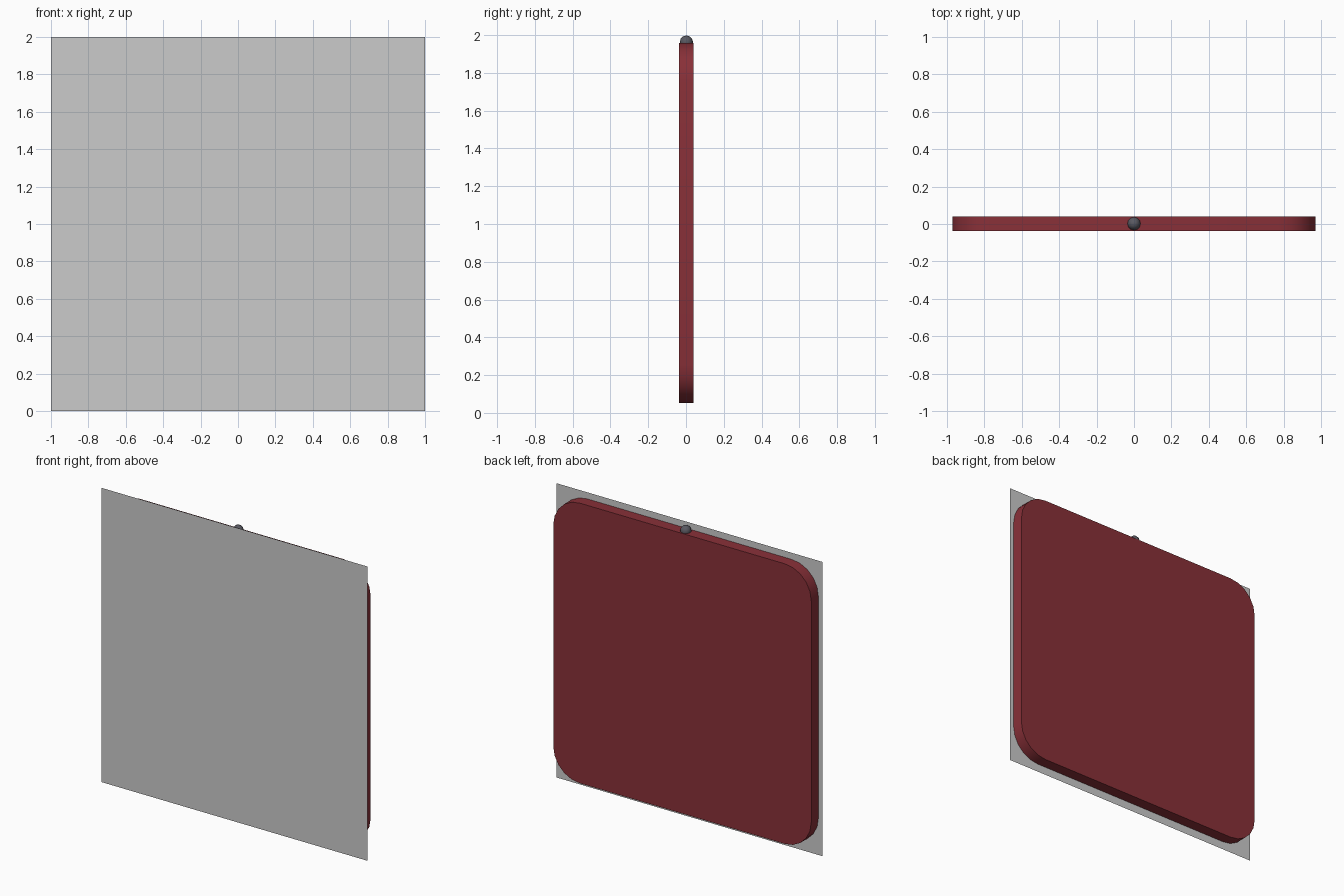
import bpy, bmesh
from math import sin, cos, pi

if "Cube" in bpy.data.objects:
    bpy.data.objects.remove(bpy.data.objects["Cube"])


def make_object(name, bm, color=None):
    mesh = bpy.data.meshes.new(name)
    bm.to_mesh(mesh)
    bm.free()
    obj = bpy.data.objects.new(name, mesh)
    bpy.context.collection.objects.link(obj)
    if color:
        mat = bpy.data.materials.new(name + "_material")
        mat.diffuse_color = color
        mat.use_nodes = True
        mat.node_tree.nodes["Principled BSDF"].inputs["Base Color"].default_value = mat.diffuse_color
        mesh.materials.append(mat)
    return obj


def smooth(obj):
    bpy.ops.object.select_all(action='DESELECT')
    obj.select_set(True)
    bpy.context.view_layer.objects.active = obj
    bpy.ops.object.shade_smooth_by_angle(angle=0.6)


FRONT, BACK = -0.04, 0.04

# Thin square picture panel on the front
bm = bmesh.new()
corners = [(-1, 0), (1, 0), (1, 2), (-1, 2)]
bm.faces.new([bm.verts.new((x, FRONT, z)) for x, z in corners])
make_object("front_panel", bm)

# Rounded backing board: outline with arc corners, extruded backwards
half_w, half_h, mid_z, radius, steps = 0.97, 0.952, 1.005, 0.2, 5
bm = bmesh.new()
outline = []
for quarter, (sx, sz) in enumerate([(1, 1), (-1, 1), (-1, -1), (1, -1)]):
    for i in range(steps + 1):
        a = (quarter + i / steps) * pi / 2
        x = sx * (half_w - radius) + radius * cos(a)
        z = mid_z + sz * (half_h - radius) + radius * sin(a)
        outline.append(bm.verts.new((x, FRONT + 0.003, z)))
face = bm.faces.new(outline)
ext = bmesh.ops.extrude_face_region(bm, geom=[face])
moved = [v for v in ext["geom"] if isinstance(v, bmesh.types.BMVert)]
bmesh.ops.translate(bm, verts=moved, vec=(0, BACK - FRONT - 0.003, 0))
bmesh.ops.recalc_face_normals(bm, faces=bm.faces)
smooth(make_object("backing_board", bm, (0.25, 0.03, 0.04, 1)))

# Small hanging knob on the top edge
bm = bmesh.new()
bmesh.ops.create_uvsphere(bm, u_segments=12, v_segments=6, radius=0.035)
bmesh.ops.translate(bm, verts=bm.verts, vec=(0, 0.002, 1.963))
smooth(make_object("hanging_knob", bm, (0.1, 0.1, 0.12, 1)))
